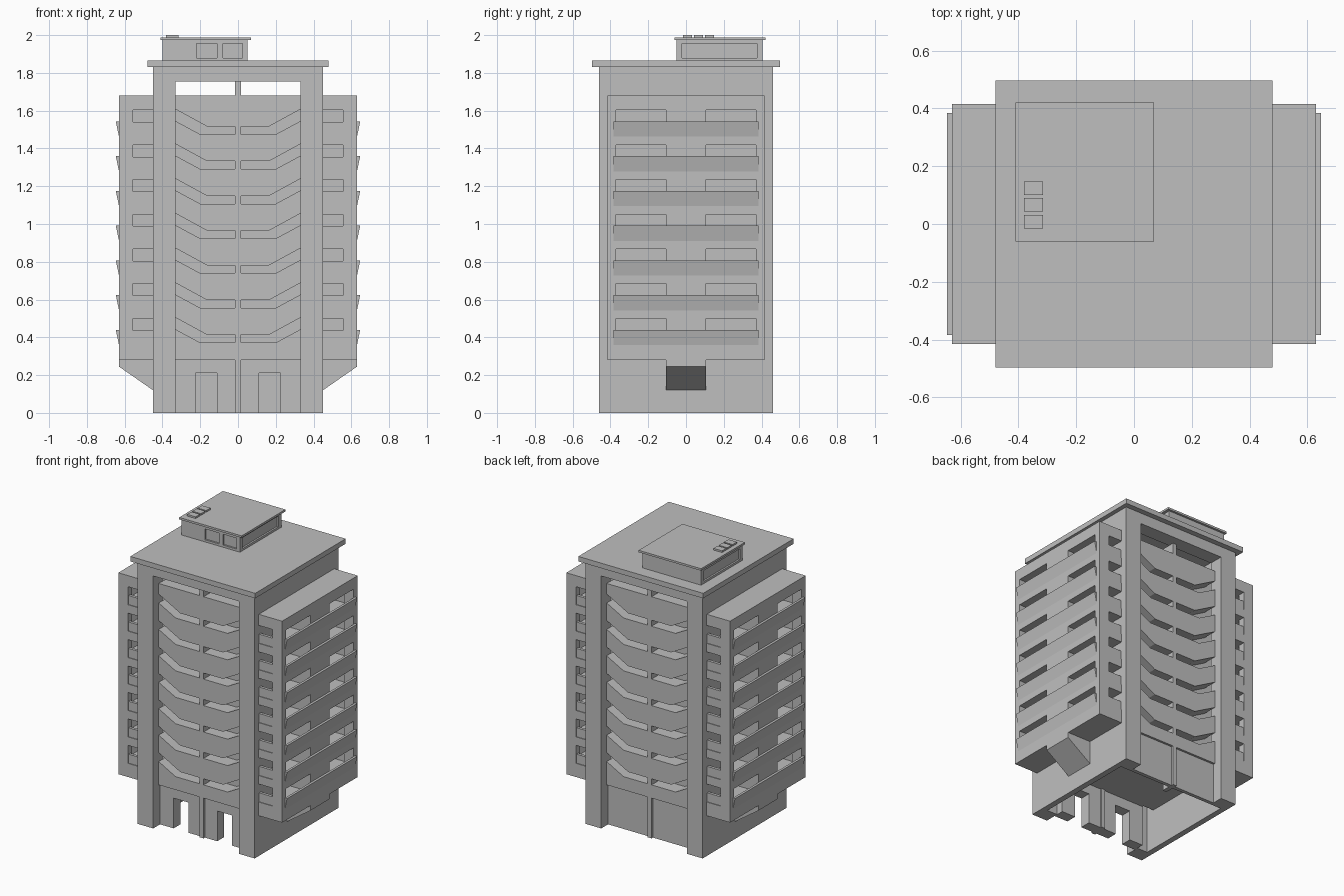
import bpy, bmesh

cube = bpy.data.objects.get("Cube")
if cube:
    bpy.data.objects.remove(cube, do_unlink=True)

GREY = (0.52, 0.52, 0.52, 1.0)
concrete = bpy.data.materials.new("plain grey concrete")
concrete.use_nodes = True
concrete.diffuse_color = GREY
concrete.node_tree.nodes["Principled BSDF"].inputs["Base Color"].default_value = GREY

FLOORS = 7
STEP = 0.1838
SIDES = (-1, 1)


def prism(bm, profile, y0, y1, sx=1, sy=1):
    """Extrude an x-z profile from y0 to y1, optionally mirrored."""
    ring = [bm.verts.new((sx * x, sy * y0, z)) for x, z in profile]
    face = bm.faces.new(ring)
    out = bmesh.ops.extrude_face_region(bm, geom=[face])
    moved = [g for g in out["geom"] if isinstance(g, bmesh.types.BMVert)]
    bmesh.ops.translate(bm, verts=moved, vec=(0, sy * (y1 - y0), 0))


def box(bm, x0, x1, y0, y1, z0, z1, sx=1, sy=1):
    prism(bm, [(x0, z0), (x1, z0), (x1, z1), (x0, z1)], y0, y1, sx, sy)


def finish(bm, name):
    bmesh.ops.recalc_face_normals(bm, faces=bm.faces[:])
    mesh = bpy.data.meshes.new(name)
    bm.to_mesh(mesh)
    bm.free()
    mesh.materials.append(concrete)
    bpy.context.collection.objects.link(bpy.data.objects.new(name, mesh))


def part(name, *boxes):
    bm = bmesh.new()
    for b in boxes:
        box(bm, *b)
    finish(bm, name)


# Main structure: inner core, side walls, corner pillars, top beams, roof
part("inner_core", (-0.41, 0.41, -0.3, 0.3, 0.28, 1.68))
part("roof_slab", (-0.48, 0.48, -0.497, 0.497, 1.83, 1.865))
for s in SIDES:
    side = "left" if s > 0 else "right"
    part(side + "_side_wall", (0.41, 0.45, -0.36, 0.36, 0, 1.83, s))
    end = "back" if s > 0 else "front"
    part(end + "_top_beam", (-0.33, 0.33, 0.36, 0.46, 1.755, 1.83, 1, s))
    part(end + "_center_post", (-0.015, 0.015, 0.3, 0.4, 0, 1.755, 1, s))
    for t in SIDES:
        part(side + ("_back" if t > 0 else "_front") + "_pillar",
             (0.33, 0.45, 0.36, 0.46, 0, 1.83, s, t))


# Facade bands with folded slits between them
def slit_bottom(z):
    return [(0.33, z + 0.07), (0.2, z), (0.015, z)]


def slit_top(z):
    return [(0.33, z + 0.132), (0.165, z + 0.042), (0.015, z + 0.042)]


for t in SIDES:
    bm = bmesh.new()
    for s in SIDES:
        lower = [(0.33, 0.28), (0.015, 0.28)]
        for k in range(FLOORS + 1):
            z = 0.372 + STEP * k
            upper = slit_bottom(z) if k < FLOORS else [(0.33, 1.68), (0.015, 1.68)]
            prism(bm, lower + upper[::-1], 0.3, 0.4, s, t)
            lower = slit_top(z)
    finish(bm, ("back" if t > 0 else "front") + "_facade_bands")

# Ground floor walls, the front one with two doorways
bm = bmesh.new()
for s in SIDES:
    box(bm, 0.015, 0.11, -0.385, -0.31, 0, 0.28, s)
    box(bm, 0.225, 0.33, -0.385, -0.31, 0, 0.28, s)
    box(bm, 0.11, 0.225, -0.385, -0.31, 0.21, 0.28, s)
finish(bm, "front_ground_wall")
part("back_ground_wall", (-0.33, 0.33, 0.36, 0.385, 0, 0.28))

# Side wings with balconies
for s in SIDES:
    side = "left" if s > 0 else "right"
    slabs, rails = bmesh.new(), bmesh.new()
    low = 0.28
    for k in range(FLOORS + 1):
        rise = STEP * k
        high = 0.375 + rise if k < FLOORS else 1.68
        box(slabs, 0.44, 0.63, -0.415, 0.415, low, high, s)
        low = 0.5 + rise
        if k < FLOORS:
            prism(rails, [(0.605, 0.35 + rise), (0.628, 0.35 + rise),
                          (0.647, 0.44 + rise), (0.63, 0.44 + rise)], -0.385, 0.385, s)
            for t in SIDES:
                box(rails, 0.45, 0.555, 0.39, 0.41, 0.375 + rise, 0.437 + rise, s, t)
    finish(slabs, side + "_wing_slabs")
    finish(rails, side + "_wing_parapets")
    part(side + "_wing_columns",
         (0.44, 0.63, -0.105, 0.105, 0.28, 1.68, s),
         (0.555, 0.63, 0.37, 0.415, 0.28, 1.68, s, 1),
         (0.555, 0.63, 0.37, 0.415, 0.28, 1.68, s, -1))
    bm = bmesh.new()
    prism(bm, [(0.44, 0.12), (0.45, 0.12), (0.63, 0.245), (0.63, 0.28), (0.44, 0.28)],
          -0.105, 0.105, s)
    finish(bm, side + "_wing_bracket")

# Rooftop room with recessed windows
SILL, HEAD, BASE, TOP = 1.88, 1.955, 1.865, 1.977
part("rooftop_room", (-0.388, 0.038, -0.038, 0.405, BASE, TOP))
bm = bmesh.new()
for z0, z1 in ((BASE, SILL), (HEAD, TOP)):
    box(bm, -0.4, 0.05, -0.05, -0.038, z0, z1)
for x0, x1 in ((-0.4, -0.22), (-0.11, -0.08), (0.025, 0.05)):
    box(bm, x0, x1, -0.05, -0.038, SILL, HEAD)
for x0, x1 in ((-0.4, -0.388), (0.038, 0.05)):
    for z0, z1 in ((BASE, SILL), (HEAD, TOP)):
        box(bm, x0, x1, -0.038, 0.405, z0, z1)
    for y0, y1 in ((-0.038, -0.02), (0.375, 0.405)):
        box(bm, x0, x1, y0, y1, SILL, HEAD)
finish(bm, "rooftop_window_frames")
part("rooftop_room_roof", (-0.41, 0.07, -0.06, 0.42, 1.974, 1.988))
part("rooftop_vents", *[(-0.38, -0.315, y, y + 0.047, 1.988, 2.0)
                        for y in (-0.015, 0.043, 0.1)])
